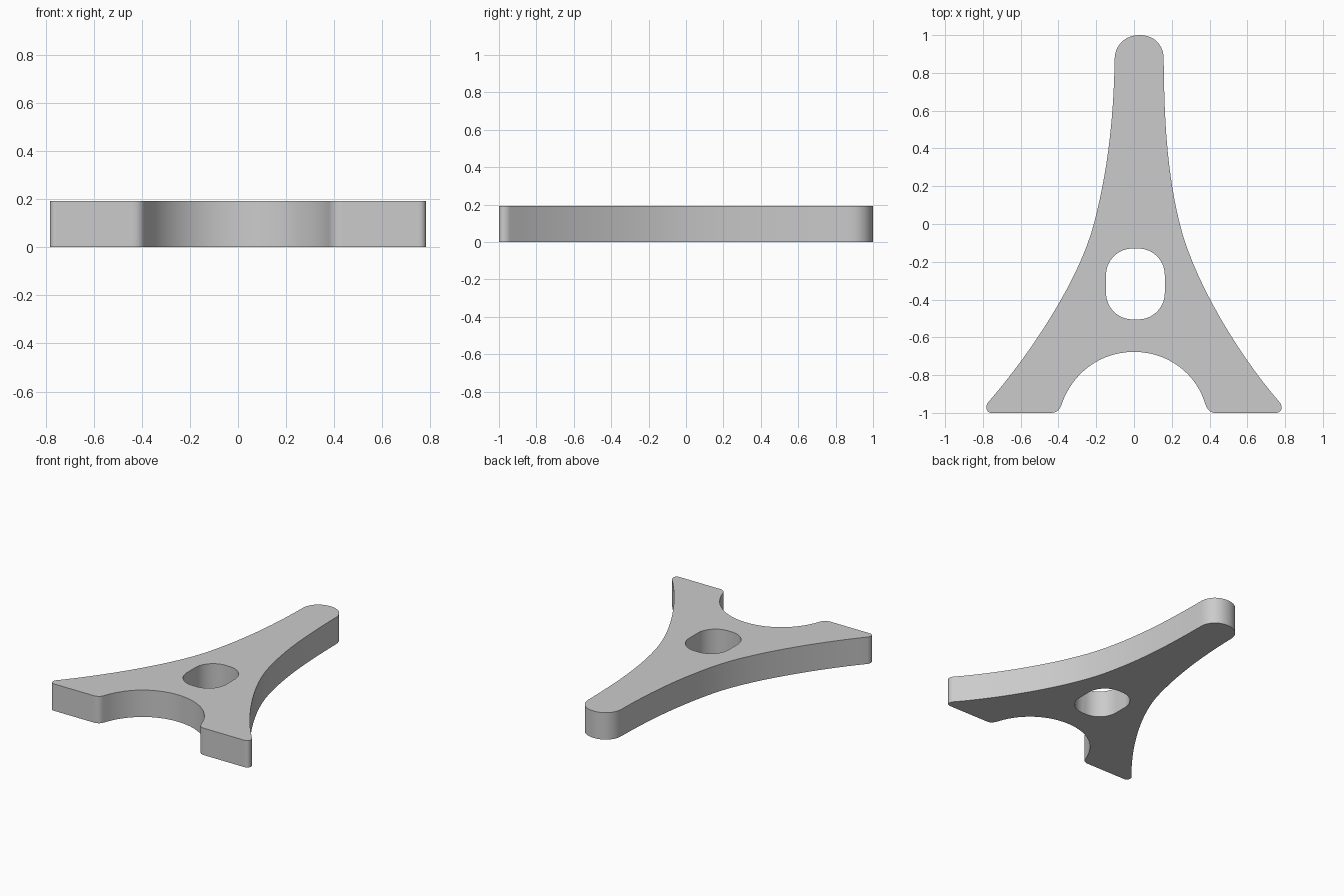
import bpy

if "Cube" in bpy.data.objects:
    bpy.data.objects.remove(bpy.data.objects["Cube"])

HEIGHT = 0.192


def add_loop(curve, knots):
    """Closed bezier loop; each knot is (point, handle in, handle out), None = straight side."""
    spline = curve.splines.new('BEZIER')
    spline.bezier_points.add(len(knots) - 1)
    spline.use_cyclic_u = True
    spline.resolution_u = 14
    for bp, (co, h_in, h_out) in zip(spline.bezier_points, knots):
        bp.handle_left_type = bp.handle_right_type = 'FREE'
        bp.co = (*co, 0)
        bp.handle_left = (*(h_in or co), 0)
        bp.handle_right = (*(h_out or co), 0)


# Outer outline: rounded tip, flared legs, arch between the feet
outline = [
    ((0.03, 1.0), (0.105, 1.0), (-0.045, 1.0)),
    ((-0.102, 0.88), (-0.098, 0.95), (-0.107, 0.58)),
    ((-0.21, 0.01), (-0.135, 0.30), (-0.29, -0.31)),
    ((-0.773, -0.945), (-0.575, -0.72), (-0.79, -0.967)),
    ((-0.755, -1.0), (-0.782, -1.0), None),
    ((-0.445, -1.0), None, (-0.415, -1.0)),
    ((-0.387, -0.965), (-0.397, -0.99), (-0.33, -0.79)),
    ((0.0, -0.677), (-0.18, -0.677), (0.18, -0.677)),
    ((0.375, -0.945), (0.325, -0.79), (0.387, -0.985)),
    ((0.43, -1.0), (0.405, -1.0), None),
    ((0.75, -1.0), None, (0.785, -1.0)),
    ((0.768, -0.94), (0.79, -0.965), (0.575, -0.72)),
    ((0.24, 0.01), (0.315, -0.31), (0.17, 0.30)),
    ((0.157, 0.88), (0.16, 0.58), (0.155, 0.95)),
]

# Rounded rectangular hole
x0, x1, y0, y1, r = -0.148, 0.163, -0.505, -0.13, 0.14
k = r * 0.448
hole = [
    ((x0 + r, y0), None, (x0 + k, y0)), ((x0, y0 + r), (x0, y0 + k), None),
    ((x0, y1 - r), None, (x0, y1 - k)), ((x0 + r, y1), (x0 + k, y1), None),
    ((x1 - r, y1), None, (x1 - k, y1)), ((x1, y1 - r), (x1, y1 - k), None),
    ((x1, y0 + r), None, (x1, y0 + k)), ((x1 - r, y0), (x1 - k, y0), None),
]

# Extruded plate
curve = bpy.data.curves.new("tower_plate", 'CURVE')
curve.dimensions = '2D'
curve.fill_mode = 'BOTH'
curve.extrude = HEIGHT / 2
add_loop(curve, outline)
add_loop(curve, hole)
plate = bpy.data.objects.new("tower_plate", curve)
bpy.context.collection.objects.link(plate)
plate.location.z = HEIGHT / 2

# Convert to a welded mesh with sharp rims
bpy.context.view_layer.objects.active = plate
plate.select_set(True)
bpy.ops.object.convert(target='MESH')
plate = bpy.context.object
bpy.ops.object.mode_set(mode='EDIT')
bpy.ops.mesh.select_all(action='SELECT')
bpy.ops.mesh.remove_doubles(threshold=0.0005)
bpy.ops.mesh.normals_make_consistent(inside=False)
bpy.ops.object.mode_set(mode='OBJECT')
bpy.ops.object.shade_smooth_by_angle()
